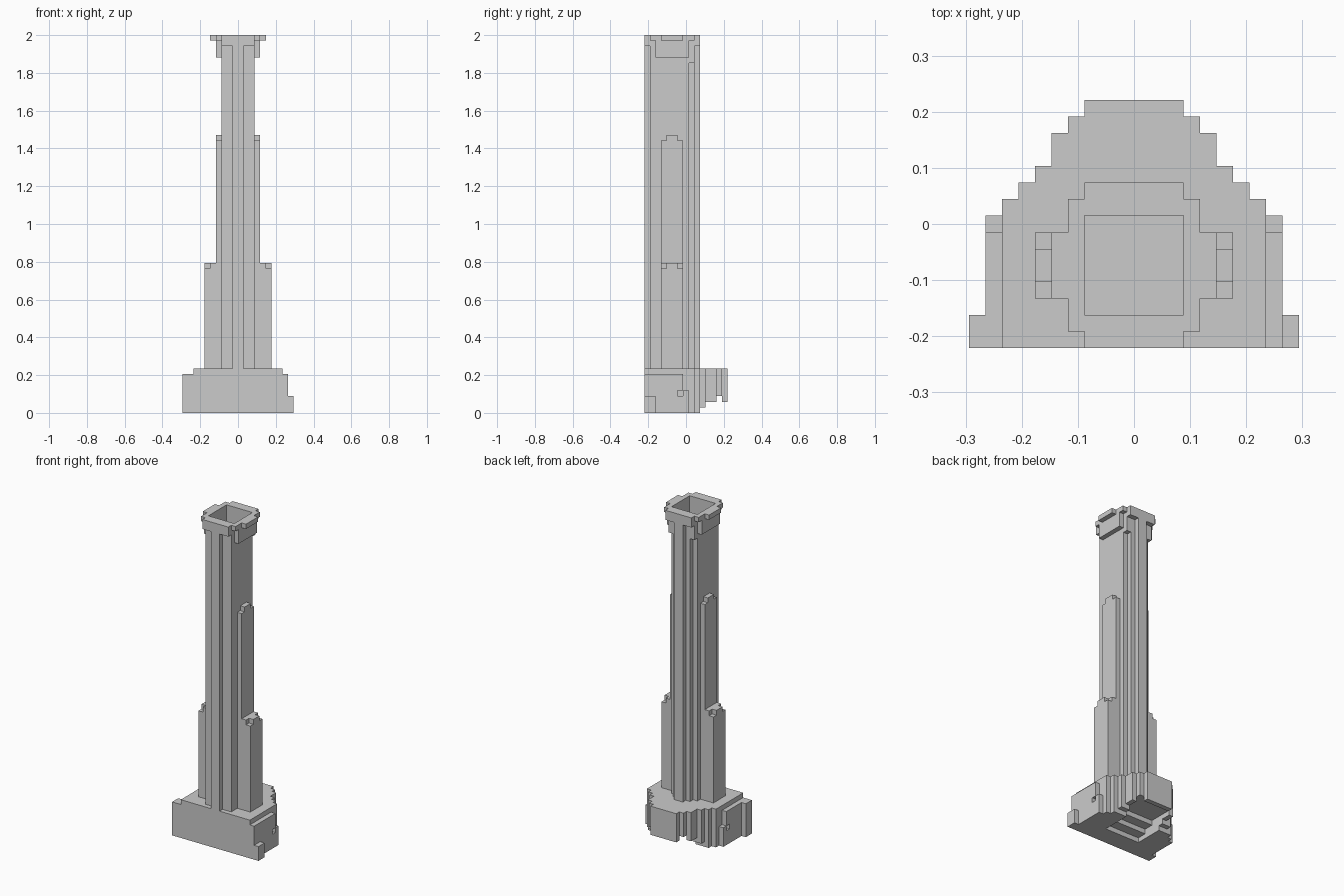
import bpy, bmesh

if "Cube" in bpy.data.objects:
    bpy.data.objects.remove(bpy.data.objects["Cube"])

# The model sits on a regular block grid: x is centred, y starts at the front, z at the ground
U = 2.0 / 68
Y_OFFSET = 7.5
parts = {}


def cells(x0, x1, y0, y1, z0, z1):
    return {(x, y, z) for x in range(x0, x1) for y in range(y0, y1) for z in range(z0, z1)}


def add(part, half, y0, y1, z0, z1, inner=0):
    """Symmetric block, or a mirrored pair when inner > 0."""
    s = parts.setdefault(part, set())
    s |= cells(inner, half, y0, y1, z0, z1)
    s |= cells(-half, -inner, y0, y1, z0, z1)


def cut(part, half, y0, y1, z0, z1, inner=0):
    parts[part] -= cells(inner, half, y0, y1, z0, z1)
    parts[part] -= cells(-half, -inner, y0, y1, z0, z1)


# Base: stepped taper towards the back, rows of (y start, y end, half width, underside)
for y0, y1, half, bottom in [(0, 9, 8, 0), (9, 10, 7, 0), (10, 11, 6, 1),
                             (11, 13, 5, 2), (13, 14, 4, 3), (14, 15, 3, 2)]:
    add("base", half, y0, y1, bottom, 8)
# Base side ledges, with a low foot at the back and a small recess
add("base", 9, 0, 7, 0, 7, inner=8)
add("base", 9, 7, 8, 0, 4, inner=8)
cut("base", 9, 6, 7, 3, 4, inner=8)
# Front corner blocks, the left one taller
add("base", 10, 0, 2, 0, 3, inner=9)
parts["base"] |= cells(-10, -9, 0, 2, 3, 7)
# Stepped hollow under the base, open at the back
for k in range(3):
    cut("base", 4, 4 + 2 * k, 13, k, k + 1)

# Shaft with front rib and double-stepped back rib
add("shaft", 3, 1, 8, 8, 64)
add("front_rib", 1, 0, 1, 8, 66)
add("back_rib", 2, 8, 9, 8, 63)
add("back_rib", 1, 9, 10, 8, 66)

# Side buttresses, tall thin one and short wide one
add("tall_buttress", 4, 3, 7, 8, 49, inner=3)
add("tall_buttress", 4, 4, 6, 49, 50, inner=3)
add("low_buttress", 5, 3, 7, 8, 27, inner=4)
add("low_buttress", 6, 3, 7, 8, 26, inner=5)
add("low_buttress", 6, 4, 6, 26, 27, inner=5)

# Crown: a parapet around the sunken top
add("crown", 3, 1, 2, 64, 68)
add("crown", 3, 8, 9, 63, 68)
add("crown", 4, 2, 8, 64, 68, inner=3)
add("crown", 4, 1, 9, 67, 68, inner=3)
add("crown", 5, 3, 7, 67, 68, inner=4)
add("crown", 3, 0, 1, 66, 68)
add("crown", 3, 9, 10, 66, 68)

# Outward quads of a unit block, per neighbour direction
FACES = {
    (1, 0, 0): [(1, 0, 0), (1, 1, 0), (1, 1, 1), (1, 0, 1)],
    (-1, 0, 0): [(0, 0, 0), (0, 0, 1), (0, 1, 1), (0, 1, 0)],
    (0, 1, 0): [(0, 1, 0), (0, 1, 1), (1, 1, 1), (1, 1, 0)],
    (0, -1, 0): [(0, 0, 0), (1, 0, 0), (1, 0, 1), (0, 0, 1)],
    (0, 0, 1): [(0, 0, 1), (1, 0, 1), (1, 1, 1), (0, 1, 1)],
    (0, 0, -1): [(0, 0, 0), (0, 1, 0), (1, 1, 0), (1, 0, 0)],
}
solid = set().union(*parts.values())

# Skin each part with only its exposed faces, then merge flat areas
for name, blocks in parts.items():
    bm = bmesh.new()
    verts = {}
    for c in sorted(blocks):
        for d, quad in FACES.items():
            if tuple(a + b for a, b in zip(c, d)) in solid:
                continue
            loop = []
            for q in quad:
                p = tuple(a + b for a, b in zip(c, q))
                if p not in verts:
                    verts[p] = bm.verts.new((p[0] * U, (p[1] - Y_OFFSET) * U, p[2] * U))
                loop.append(verts[p])
            bm.faces.new(loop)
    bmesh.ops.dissolve_limit(bm, angle_limit=0.02, verts=bm.verts[:], edges=bm.edges[:])
    mesh = bpy.data.meshes.new(name)
    bm.to_mesh(mesh)
    bm.free()
    bpy.context.collection.objects.link(bpy.data.objects.new(name, mesh))
